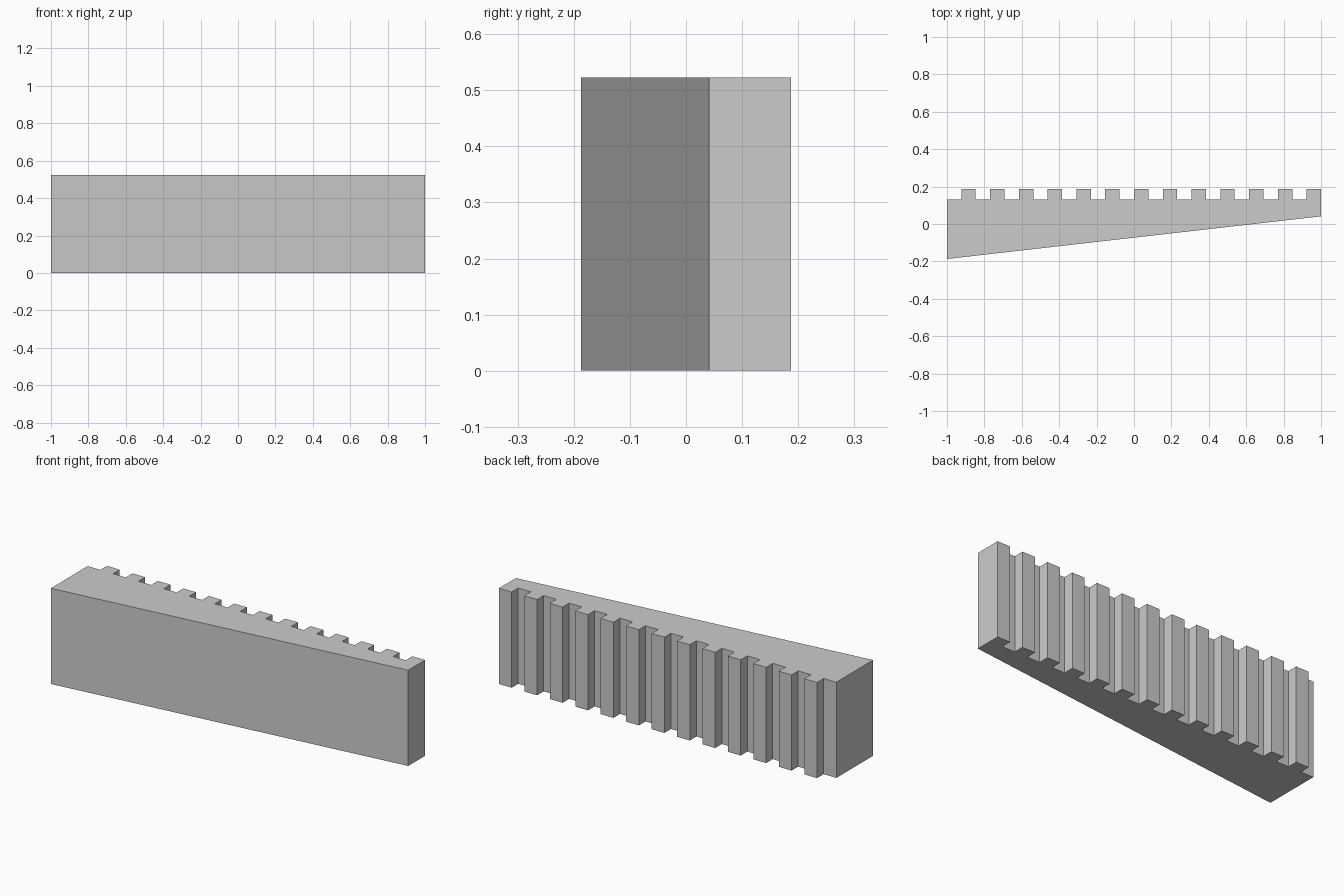
import bpy
import bmesh

cube = bpy.data.objects.get("Cube")
if cube:
    bpy.data.objects.remove(cube, do_unlink=True)

HEIGHT = 0.523
FRONT_LEFT, FRONT_RIGHT = 0.041, -0.187   # front edge at +x and -x
ROOT, TIP = 0.13, 0.187                   # tooth root and tip in y
TEETH = 13
PITCH = 2 / TEETH

# Plain grey material
grey = bpy.data.materials.new("plain_grey")
grey.use_nodes = True
colour = (0.6, 0.6, 0.6, 1)
grey.diffuse_color = colour
grey.node_tree.nodes["Principled BSDF"].inputs["Base Color"].default_value = colour

# Outline of the wedge: slanted front edge, then the toothed back edge
outline = [(-1, FRONT_RIGHT), (1, FRONT_LEFT)]
for i in range(TEETH):
    right = 1 - i * PITCH
    middle, left = right - PITCH / 2, right - PITCH
    outline += [(right, TIP), (middle, TIP), (middle, ROOT), (left, ROOT)]
    # Drop the duplicate point only where the teeth meet the gap in one corner
outline = list(dict.fromkeys(outline))

# Extrude the outline upwards into a solid rack
bm = bmesh.new()
base = bm.faces.new([bm.verts.new((x, y, 0)) for x, y in outline])
lifted = bmesh.ops.extrude_face_region(bm, geom=[base], use_keep_orig=True)["geom"]
bmesh.ops.translate(bm, vec=(0, 0, HEIGHT),
                    verts=[v for v in lifted if isinstance(v, bmesh.types.BMVert)])
bmesh.ops.recalc_face_normals(bm, faces=bm.faces)

mesh = bpy.data.meshes.new("toothed_wedge")
bm.to_mesh(mesh)
bm.free()
mesh.materials.append(grey)
rack = bpy.data.objects.new("toothed_wedge", mesh)
bpy.context.collection.objects.link(rack)
